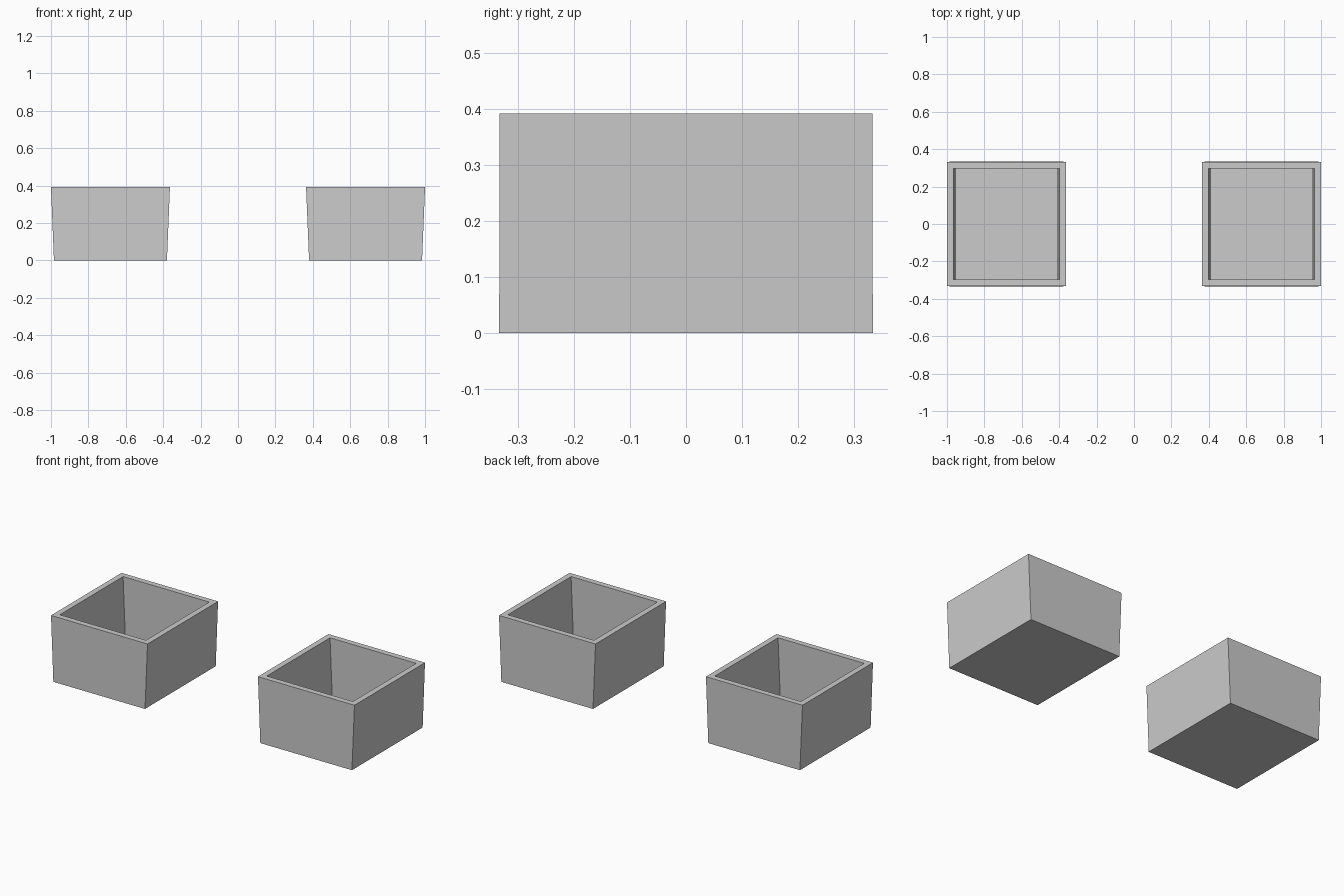
import bpy, bmesh

if "Cube" in bpy.data.objects:
    bpy.data.objects.remove(bpy.data.objects["Cube"])

H = 0.391        # height
FLOOR = 0.03     # floor thickness
CX = 0.682       # tub centre in x


def ring(bm, cx, hx, hy, z):
    return [bm.verts.new((cx + sx * hx, sy * hy, z))
            for sx, sy in ((-1, -1), (1, -1), (1, 1), (-1, 1))]


def tapered_tub(name, cx):
    # one continuous skin: base, outer walls, rim, inner walls, floor
    bm = bmesh.new()
    rings = [ring(bm, cx, 0.302, 0.333, 0),
             ring(bm, cx, 0.318, 0.332, H),
             ring(bm, cx, 0.284, 0.298, H),
             ring(bm, cx, 0.269, 0.298, FLOOR)]
    for a, b in zip(rings, rings[1:]):
        for i in range(4):
            j = (i + 1) % 4
            bm.faces.new((a[i], a[j], b[j], b[i]))
    bm.faces.new(rings[0][::-1])
    bm.faces.new(rings[-1])
    bmesh.ops.recalc_face_normals(bm, faces=bm.faces[:])
    mesh = bpy.data.meshes.new(name)
    bm.to_mesh(mesh)
    bm.free()
    bpy.context.collection.objects.link(bpy.data.objects.new(name, mesh))


# matching pair of open boxes
for name, side in (("left_tub", -1), ("right_tub", 1)):
    tapered_tub(name, side * CX)
